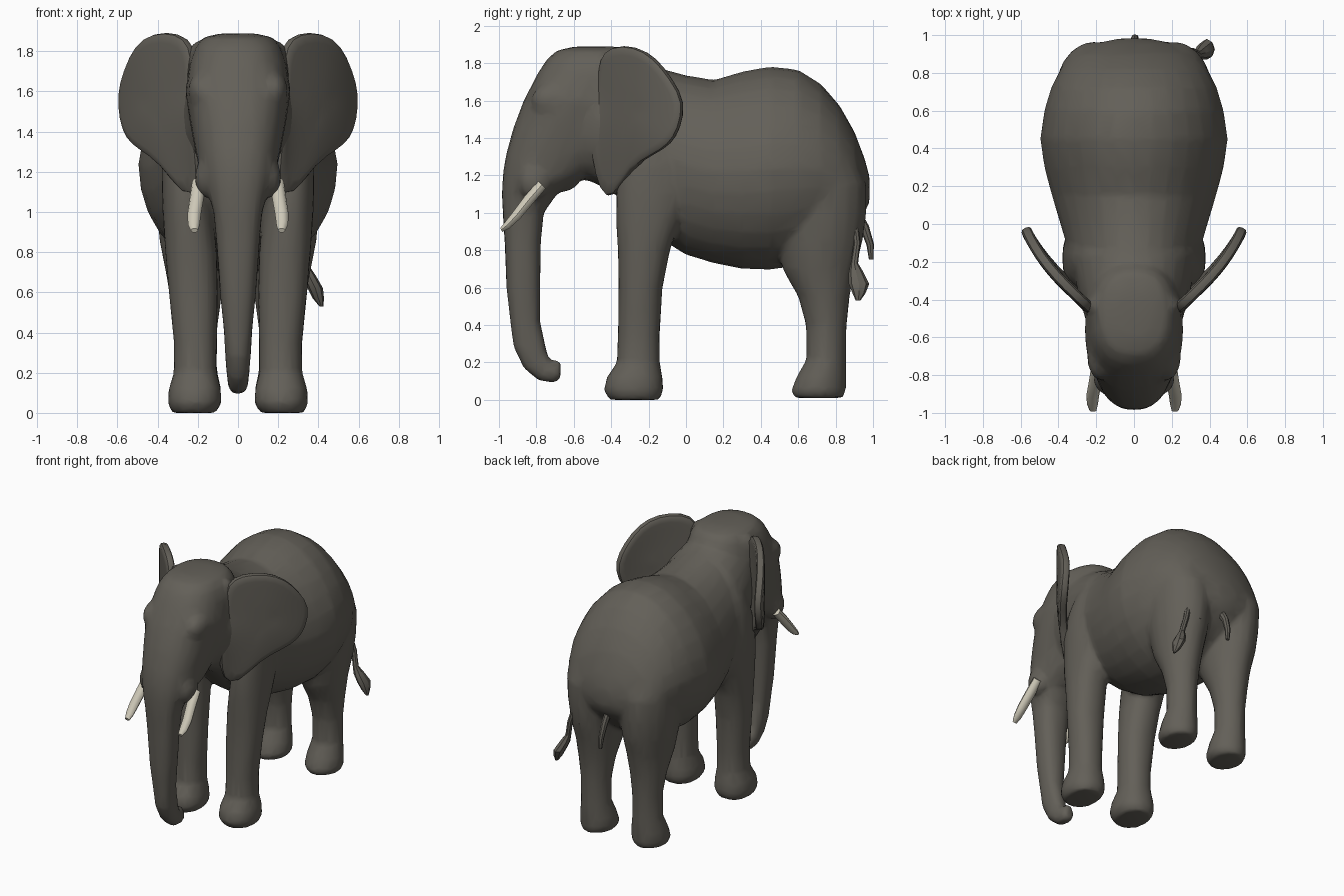
import bpy, bmesh, math
from mathutils import Vector


def material(name, col):
    m = bpy.data.materials.new(name)
    m.diffuse_color = (*col, 1)
    return m


HIDE = material("grey hide", (0.125, 0.116, 0.098))
IVORY = material("ivory", (0.62, 0.585, 0.48))


def make(name, bm, mat):
    bmesh.ops.recalc_face_normals(bm, faces=bm.faces)
    me = bpy.data.meshes.new(name)
    bm.to_mesh(me)
    bm.free()
    ob = bpy.data.objects.new(name, me)
    bpy.context.collection.objects.link(ob)
    me.materials.append(mat)
    return ob


def activate(ob):
    bpy.ops.object.select_all(action='DESELECT')
    ob.select_set(True)
    bpy.context.view_layer.objects.active = ob


def smooth(ob, angle=30):
    activate(ob)
    bpy.ops.object.shade_smooth_by_angle(angle=math.radians(angle))


def loft(bm, secs, n=20, p=2.0, taper=0.0):
    """Section: x, y, z, half width in x, half depth, tilt of the depth direction from +y to +z."""
    rings = []
    for x, y, z, rx, rd, a in secs:
        d = Vector((0, math.cos(math.radians(a)), math.sin(math.radians(a))))
        ring = []
        for i in range(n):
            c, s = math.cos(2 * math.pi * i / n), math.sin(2 * math.pi * i / n)
            c = math.copysign(abs(c) ** (2 / p), c) * (1 - taper * max(0, s))
            s = math.copysign(abs(s) ** (2 / p), s)
            ring.append(bm.verts.new(Vector((x + rx * c, y, z)) + d * rd * s))
        rings.append(ring)
    for r, q in zip(rings, rings[1:]):
        for i in range(n):
            j = (i + 1) % n
            bm.faces.new((r[i], r[j], q[j], q[i]))
    bm.faces.new(rings[0][::-1])
    bm.faces.new(rings[-1])


def barrel(rows):   # y, top, bottom, half width
    return [(0, y, (t + b) / 2, w, (t - b) / 2, 90) for y, t, b, w in rows]


def column(rows, s=1):   # z, y front, y back, x inner, x outer
    return [(s * (i + o) / 2, (f + b) / 2, z, (o - i) / 2, (b - f) / 2, 0) for z, f, b, i, o in rows]


def ball(bm, pos, size):
    g = bmesh.ops.create_uvsphere(bm, u_segments=14, v_segments=8, radius=1)
    for v in g["verts"]:
        v.co = Vector([c * k + q for c, k, q in zip(v.co, size, pos)])


hide = bmesh.new()
# trunk of the body
loft(hide, barrel([
    (-.40, 1.70, 1.12, .23), (-.30, 1.79, 1.03, .30), (-.15, 1.775, .87, .345), (0, 1.735, .775, .39),
    (.15, 1.71, .73, .435), (.30, 1.755, .70, .475), (.45, 1.782, .695, .497), (.60, 1.765, .72, .475),
    (.72, 1.69, .78, .44), (.82, 1.575, .85, .39), (.90, 1.435, .93, .32), (.955, 1.29, 1.0, .21),
    (.982, 1.19, 1.06, .08)]), 28, 2.05, .1)
# neck
loft(hide, barrel([(-.66, 1.80, 1.20, .20), (-.5, 1.85, 1.165, .26), (-.35, 1.85, 1.08, .30),
                   (-.15, 1.775, 1.0, .335)]), 24, 2.2, .08)
# head flowing into the trunk
head = [(1.888, -.60, -.36, .09), (1.868, -.69, -.26, .175), (1.82, -.745, -.22, .215),
        (1.75, -.79, -.2, .24), (1.6, -.868, -.25, .262),
        (1.45, -.925, -.3, .24), (1.3, -.965, -.42, .212), (1.2, -.98, -.52, .19), (1.1, -.985, -.69, .15),
        (1.0, -.98, -.76, .122), (.85, -.97, -.775, .108), (.6, -.96, -.78, .09), (.42, -.94, -.78, .072)]
loft(hide, column([(z, f, b, -w, w) for z, f, b, w in head]) + [
    (0, -.84, .3, .065, .085, 12), (0, -.805, .21, .058, .075, 35), (0, -.755, .155, .052, .062, 60),
    (0, -.70, .145, .047, .055, 85), (0, -.672, .155, .04, .045, 95)], 24, 2.4)
# trunk tip finger and lower lip
ball(hide, (0, -.69, .185), (.03, .028, .03))
ball(hide, (0, -.68, 1.17), (.10, .11, .06))

front_leg = [(.0, -.41, -.14, .11, .33), (.05, -.44, -.12, .08, .35), (.12, -.425, -.125, .085, .345),
             (.2, -.37, -.14, .105, .32), (.35, -.365, -.14, .105, .32), (.6, -.36, -.125, .10, .345),
             (.8, -.365, -.085, .105, .362), (.95, -.375, -.03, .12, .373), (1.1, -.375, .015, .14, .38),
             (1.25, -.36, -.005, .17, .378), (1.4, -.32, -.04, .19, .355), (1.52, -.26, -.1, .2, .32)]
hind_leg = [(.01, .58, .84, .11, .32), (.05, .56, .855, .08, .34), (.13, .595, .855, .085, .335),
            (.22, .645, .855, .105, .315), (.4, .64, .86, .105, .315), (.55, .60, .875, .085, .335),
            (.7, .515, .905, .055, .36), (.85, .485, .945, .03, .39), (1.0, .48, .965, .015, .405),
            (1.15, .5, .965, .02, .41), (1.3, .55, .9, .05, .40), (1.4, .62, .82, .1, .36)]
for s in (-1, 1):
    loft(hide, column(front_leg, s), 20, 2.2)
    loft(hide, column(hind_leg, s), 20, 1.9)
    # brow, eyelid, ear root and tusk socket
    ball(hide, (s * .175, -.70, 1.60), (.075, .13, .10))
    ball(hide, (s * .195, -.765, 1.465), (.02, .035, .022))
    ball(hide, (s * .215, -.43, 1.64), (.045, .07, .21))
    ball(hide, (s * .165, -.81, 1.17), (.05, .085, .10))

# blend the hide into one skin
body = make("body", hide, HIDE)
activate(body)
rm = body.modifiers.new("skin", 'REMESH')
rm.mode = 'VOXEL'
rm.voxel_size = .015
sm = body.modifiers.new("soften", 'SMOOTH')
sm.factor, sm.iterations = .5, 9
dc = body.modifiers.new("facet", 'DECIMATE')
dc.ratio = .08
for m in ("skin", "soften", "facet"):
    bpy.ops.object.modifier_apply(modifier=m)
smooth(body, 35)

# ears: outline in (y, z), bowed outward away from the head
outline = [(-.45, 1.83), (-.39, 1.89), (-.27, 1.89), (-.165, 1.83), (-.075, 1.71), (-.005, 1.59), (-.035, 1.45),
           (-.085, 1.365), (-.17, 1.315), (-.29, 1.25), (-.38, 1.07), (-.45, 1.11), (-.50, 1.30), (-.505, 1.45),
           (-.47, 1.58), (-.46, 1.70)]
cy, cz = -.28, 1.56
for s, side in ((-1, "left"), (1, "right")):
    bm = bmesh.new()
    rings = []
    for k in (1.015, .9, .55, .25):
        ring = []
        for y, z in outline:
            y, z = cy + (y - cy) * k, cz + (z - cz) * k
            t = min(1, max(0, (y + .46) / .44))
            x = .215 + t * .365 + .045 * math.sin(math.pi * t) - max(0, 1.4 - z) * .15
            ring.append(bm.verts.new((s * x, y, z)))
        rings.append(ring)
    for r, q in zip(rings, rings[1:]):
        for i in range(len(r)):
            j = (i + 1) % len(r)
            bm.faces.new((r[i], r[j], q[j], q[i]))
    bm.faces.new(rings[-1])
    ear = make(side + "_ear", bm, HIDE)
    so = ear.modifiers.new("thickness", 'SOLIDIFY')
    so.thickness, so.offset = .058, 0
    ss = ear.modifiers.new("round", 'SUBSURF')
    ss.levels = 1
    activate(ear)
    for m in ("thickness", "round"):
        bpy.ops.object.modifier_apply(modifier=m)
    smooth(ear, 40)

    # tusk
    bm = bmesh.new()
    loft(bm, [(s * .195, -.77, 1.15, .034, .03, -45), (s * .205, -.84, 1.07, .035, .031, -42),
              (s * .218, -.905, .988, .034, .028, -50), (s * .220, -.955, .935, .029, .022, -60),
              (s * .217, -.988, .908, .018, .012, -65)], 10)
    smooth(make(side + "_tusk", bm, IVORY), 40)

# tail root hanging behind, and the tuft swung to one side
bm = bmesh.new()
loft(bm, [(0, .91, .99, .022, .03, 30), (0, .955, .92, .022, .025, 25), (.005, .985, .83, .02, .02, 10),
          (.01, .99, .75, .014, .012, 0)], 8)
smooth(make("tail_root", bm, HIDE))
bm = bmesh.new()
loft(bm, [(.28, .90, .95, .02, .02, 0), (.31, .915, .84, .02, .018, 0), (.335, .90, .73, .02, .02, 0),
          (.355, .91, .68, .034, .04, 0), (.385, .925, .62, .038, .055, 0), (.40, .925, .57, .028, .035, 0),
          (.415, .92, .53, .01, .012, 0)], 8)
smooth(make("tail_tuft", bm, HIDE))
